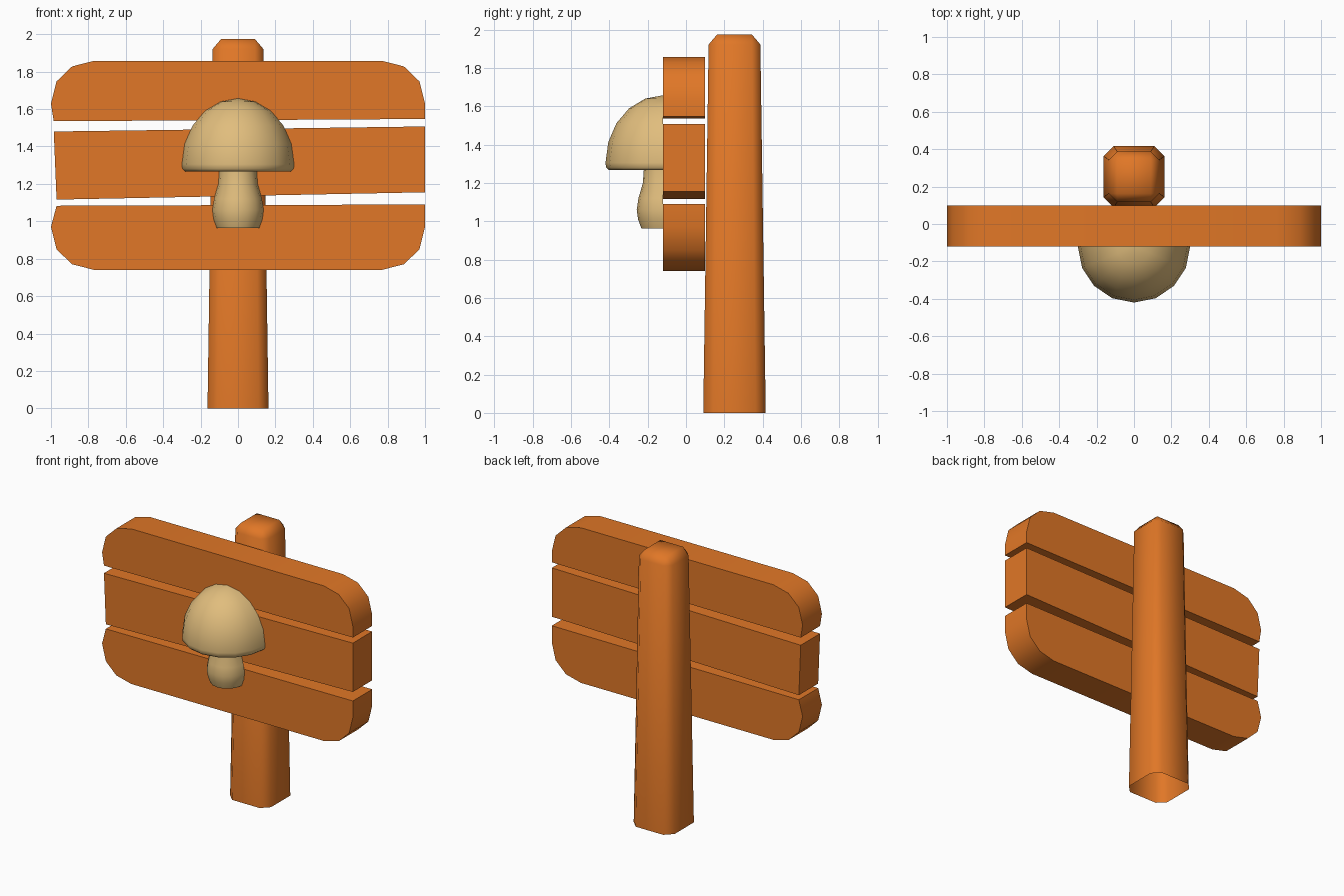
import bpy, bmesh, math

if "Cube" in bpy.data.objects:
    bpy.data.objects.remove(bpy.data.objects["Cube"])


def material(name, rgb):
    m = bpy.data.materials.new(name)
    m.diffuse_color = (*rgb, 1)
    m.use_nodes = True
    m.node_tree.nodes["Principled BSDF"].inputs["Base Color"].default_value = m.diffuse_color
    return m


WOOD = material("orange_wood", (0.75, 0.185, 0.02))
CREAM = material("mushroom_cream", (0.75, 0.51, 0.205))


def finish(name, bm, mat, angle):
    bmesh.ops.remove_doubles(bm, verts=bm.verts, dist=0.0005)
    bmesh.ops.recalc_face_normals(bm, faces=bm.faces)
    me = bpy.data.meshes.new(name)
    bm.to_mesh(me)
    bm.free()
    me.materials.append(mat)
    ob = bpy.data.objects.new(name, me)
    bpy.context.collection.objects.link(ob)
    bpy.ops.object.select_all(action='DESELECT')
    ob.select_set(True)
    bpy.context.view_layer.objects.active = ob
    bpy.ops.object.shade_smooth_by_angle(angle=math.radians(angle))
    return ob


def bridge(bm, rings, closed):
    for a, b in zip(rings, rings[1:]):
        n = len(a)
        for i in range(n if closed else n - 1):
            j = (i + 1) % n
            bm.faces.new((a[i], a[j], b[j], b[i]))


def plank(name, outline, front=-0.12, back=0.10):
    # front outline (x, z) extruded through the board thickness
    bm = bmesh.new()
    rings = [[bm.verts.new((x, y, z)) for x, z in outline] for y in (front, back)]
    bridge(bm, rings, True)
    bm.faces.new(rings[0])
    bm.faces.new(rings[1])
    return finish(name, bm, WOOD, 35)


# Boards: rounded outer corners, slightly crooked inner edges
def rounded(z_edge, direction):
    half = [(1, 0.23), (0.97, 0.11), (0.887, 0.03), (0.768, 0)]
    right = [(x, z_edge - direction * d) for x, d in half]
    return right + [(-x, z) for x, z in reversed(right)]


plank("top_board", rounded(1.858, 1) + [(-0.985, 1.535), (1, 1.547)])
plank("middle_board", [(-0.985, 1.48), (1, 1.507), (1, 1.155), (-0.97, 1.116)])
plank("bottom_board", rounded(0.74, -1) + [(-0.97, 1.083), (1, 1.09)])

# Post: tapered, chamfered square with bevelled top and open underside
bm = bmesh.new()
rings = []
for z, h, c in ((0, 0.163, 0.11), (1.922, 0.135, 0.09), (1.975, 0.09, 0.09)):
    pts = [(h, -c), (h, c), (c, h), (-c, h), (-h, c), (-h, -c), (-c, -h), (c, -h)]
    rings.append([bm.verts.new((x, y + 0.253, z)) for x, y in pts])
bridge(bm, rings, True)
bm.faces.new(rings[-1])
finish("post", bm, WOOD, 60)

# Mushroom: half-lathed profile (radius, z) standing out of the boards
dome = [(0.3 * math.sin(math.radians(a)), 1.305 + 0.352 * math.cos(math.radians(a)))
        for a in (0, 18, 36, 54, 72, 90)]
profile = dome + [(0.297, 1.28), (0.283, 1.266), (0.10, 1.27), (0.105, 1.20),
                  (0.128, 1.12), (0.137, 1.06), (0.13, 1.01), (0.113, 0.963), (0, 0.963)]
bm = bmesh.new()
rings = []
for r, z in profile:
    rings.append([bm.verts.new((-r * math.cos(math.pi * i / 8),
                                -0.12 - r * math.sin(math.pi * i / 8), z)) for i in range(9)])
bridge(bm, rings, False)
finish("mushroom", bm, CREAM, 60)
